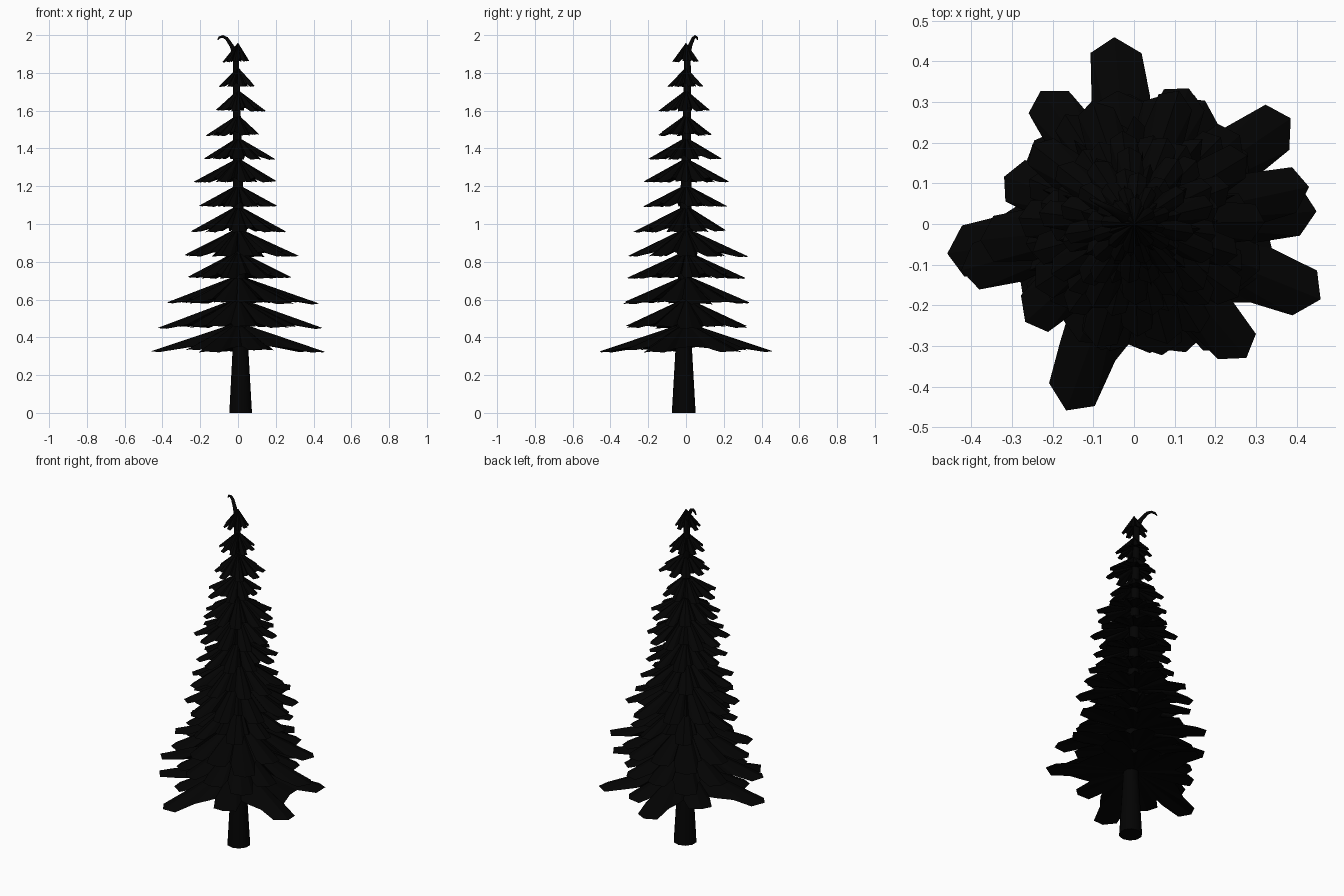
import bpy, random
from math import radians, sin, cos
from mathutils import Vector

if "Cube" in bpy.data.objects:
    bpy.data.objects.remove(bpy.data.objects["Cube"])

random.seed(4)

black = bpy.data.materials.new("dark_needles")
black.diffuse_color = (0.0008, 0.0008, 0.0008, 1)
black.use_nodes = True
black.node_tree.nodes["Principled BSDF"].inputs["Base Color"].default_value = black.diffuse_color


def polar(a, r, z, side=0.0):
    """Point at angle a, distance r, shifted sideways across the branch."""
    return Vector((r * cos(a) - side * sin(a), r * sin(a) + side * cos(a), z))


def tier(name, z_tip, z_top, branches, valley=0.33):
    """Star-shaped skirt: roofed branches with blunt pointed ends, hollowed below."""
    big = max(r for _, r in branches)
    z_tip -= 0.004
    h = z_top - z_tip
    verts = [Vector((0, 0, z_top)), Vector((0, 0, z_tip + 0.42 * h))]
    n = len(branches)
    for i, (deg, r) in enumerate(branches):
        a = radians(deg)
        nxt_deg, nxt_r = branches[(i + 1) % n]
        gap = (nxt_deg - deg) % 360
        z = z_tip + 0.25 * h * (1 - r / big)           # short branches end higher
        w = min(0.118 * big + 0.004, r * 0.9 * sin(radians(150 / n)))
        verts += [polar(a, r * 0.68, z + 0.12 * h, -w * 1.15),
                  polar(a, r * 0.90, z - 0.01 * h, -w),
                  polar(a, r, z + 0.02 * h),
                  polar(a, r * 0.93, z - 0.01 * h, w),
                  polar(a, r * 0.68, z + 0.12 * h, w * 1.15),
                  polar(a + radians(gap / 2), valley * (r + nxt_r), z_tip + 0.19 * h)]
    m = len(verts) - 2
    faces = []
    for i in range(m):
        p, q = 2 + i, 2 + (i + 1) % m
        faces += [(0, p, q), (1, q, p)]
    me = bpy.data.meshes.new(name)
    me.from_pydata(verts, [], faces)
    me.materials.append(black)
    ob = bpy.data.objects.new(name, me)
    bpy.context.collection.objects.link(ob)


# Three wide lower tiers, each branch given as (angle, length)
tier("branch_tier_1", 0.325, 0.48,
     [(34, .465), (65, .35), (96, .462), (140, .32), (189, .465), (218, .34),
      (250, .488), (292, .34), (338, .495)])
tier("branch_tier_2", 0.45, 0.61,
     [(4, .45), (32, .33), (60, .35), (92, .32), (125, .39), (160, .33), (195, .44),
      (220, .33), (245, .32), (277, .32), (308, .39), (336, .33)], .36)
tier("branch_tier_3", 0.58, 0.73,
     [(12, .44), (40, .34), (68, .36), (97, .33), (125, .40), (160, .34), (186, .38),
      (222, .36), (255, .32), (282, .33), (310, .43), (340, .33)], .38)

# Upper tiers: tip height, top height, then reach right, back, left, front
upper = [(0.715, 0.86, (.29, .33, .27, .31)), (0.83, 0.98, (.31, .34, .29, .31)),
         (0.96, 1.10, (.27, .21, .25, .28)), (1.095, 1.21, (.20, .22, .21, .24)),
         (1.225, 1.35, (.21, .235, .225, .24)), (1.345, 1.46, (.20, .19, .185, .205)),
         (1.47, 1.58, (.11, .14, .175, .16)), (1.60, 1.71, (.155, .12, .115, .145)),
         (1.73, 1.83, (.095, .095, .105, .10)), (1.86, 1.96, (.055, .07, .08, .075))]
for k, (z0, z1, reach) in enumerate(upper):
    n = 10 if k < 6 else 8
    start = k * 23 + 10
    branches = []
    for i in range(n):
        deg = start + i * 360 / n + random.uniform(-5, 5)
        t = (deg % 360) / 90
        j, f = int(t), t % 1
        r = reach[j] * (1 - f) + reach[(j + 1) % 4] * f
        branches.append((deg, r * random.uniform(.96, 1.05)))
    tier(f"branch_tier_{k + 4}", z0, z1, branches, 0.40)

# Tapered trunk running into the bent leader shoot at the top
path = [(.014, -.012, 0, .063), (.013, -.012, .35, .043), (.004, -.004, .9, .033),
        (-.005, .004, 1.5, .023), (-.012, .008, 1.90, .017), (-.035, .022, 1.945, .011),
        (-.06, .038, 1.982, .009), (-.08, .048, 1.993, .007), (-.098, .057, 1.988, .006),
        (-.108, .062, 1.975, .003)]
cu = bpy.data.curves.new("trunk", 'CURVE')
cu.dimensions = '3D'
cu.bevel_depth = 1.0
cu.bevel_resolution = 3
cu.use_fill_caps = True
sp = cu.splines.new('POLY')
sp.points.add(len(path) - 1)
for pt, (x, y, z, r) in zip(sp.points, path):
    pt.co = (x, y, z, 1)
    pt.radius = r
cu.materials.append(black)
trunk = bpy.data.objects.new("trunk", cu)
bpy.context.collection.objects.link(trunk)
